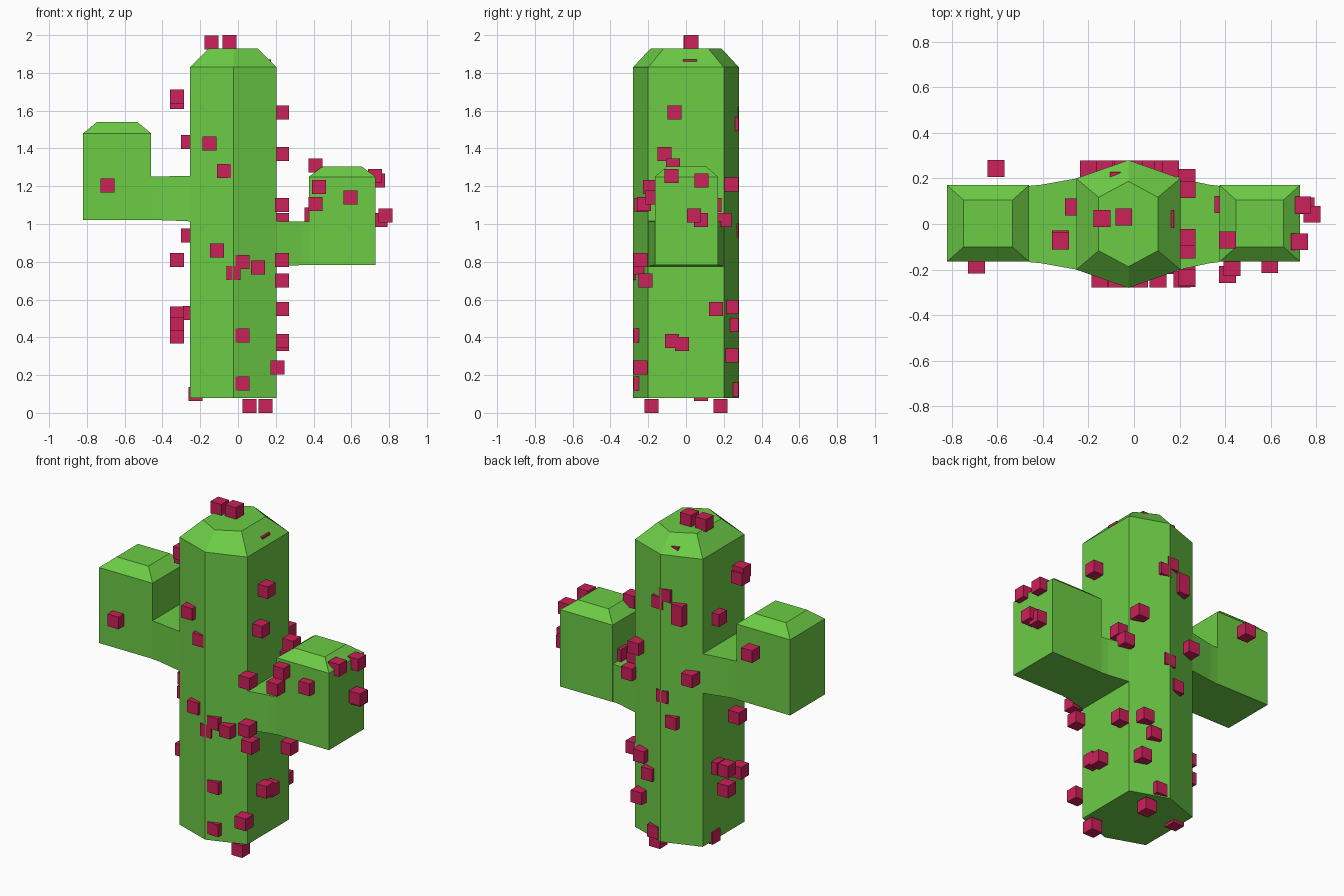
import bpy, bmesh

if "Cube" in bpy.data.objects:
    bpy.data.objects.remove(bpy.data.objects["Cube"])


def material(name, rgb):
    m = bpy.data.materials.new(name)
    m.diffuse_color = (*rgb, 1)
    m.use_nodes = True
    m.node_tree.nodes["Principled BSDF"].inputs["Base Color"].default_value = m.diffuse_color
    return m


GREEN = material("cactus_green", (0.15, 0.6, 0.06))
PINK = material("spine_pink", (0.6, 0.015, 0.1))


def finish(bm, name, mat):
    bmesh.ops.recalc_face_normals(bm, faces=bm.faces)
    mesh = bpy.data.meshes.new(name)
    bm.to_mesh(mesh)
    bm.free()
    mesh.materials.append(mat)
    obj = bpy.data.objects.new(name, mesh)
    bpy.context.collection.objects.link(obj)


def loft(bm, rings, caps=True):
    """Skin a list of equal-length point rings, optionally closing both ends."""
    loops = [[bm.verts.new(p) for p in ring] for ring in rings]
    n = len(loops[0])
    for a, b in zip(loops, loops[1:]):
        for i in range(n):
            j = (i + 1) % n
            bm.faces.new((a[i], a[j], b[j], b[i]))
    if caps:
        bm.faces.new(loops[0])
        bm.faces.new(loops[-1])


def hexagon(half_x, side_y, point_y, z, cx=-0.025):
    return [(cx + half_x, -side_y, z), (cx + half_x, side_y, z), (cx, point_y, z),
            (cx - half_x, side_y, z), (cx - half_x, -side_y, z), (cx, -point_y, z)]


def rect_z(x0, x1, y0, y1, z):
    return [(x0, y0, z), (x1, y0, z), (x1, y1, z), (x0, y1, z)]


def rect_x(x, half_y, z0, z1):
    return [(x, -half_y, z0), (x, half_y, z0), (x, half_y, z1), (x, -half_y, z1)]


# Six-sided trunk with a chamfered top
bm = bmesh.new()
loft(bm, [hexagon(0.228, 0.2, 0.28, 0.08), hexagon(0.228, 0.2, 0.28, 1.83),
          hexagon(0.13, 0.117, 0.187, 1.93)])
finish(bm, "trunk", GREEN)


# Arms: upright chamfered block plus a connector flaring into the trunk
def arm(name, x0, x1, z0, z1, z_top, joint_x, z_joint):
    bm = bmesh.new()
    loft(bm, [rect_z(x0, x1, -0.165, 0.17, z0), rect_z(x0, x1, -0.165, 0.17, z1),
              rect_z(x0 + 0.073, x1 - 0.073, -0.1, 0.105, z_top)])
    inner = x1 if joint_x > x1 else x0
    rings = []
    for t, half_y, flare in ((0, 0.167, 0), (0.25, 0.172, 0), (0.65, 0.187, 0.003), (1, 0.2, 0.006)):
        rings.append(rect_x(inner + (joint_x - inner) * t, half_y, z0 - flare, z_joint + flare / 2))
    loft(bm, rings, caps=False)
    finish(bm, name, GREEN)


arm("left_arm", -0.82, -0.46, 1.02, 1.48, 1.54, -0.25, 1.252)
arm("right_arm", 0.375, 0.728, 0.782, 1.25, 1.305, 0.2, 1.012)


# Cube spines, grouped by the side they grow from
def spines(name, centres):
    bm = bmesh.new()
    s = 0.037
    for x, y, z in centres:
        loft(bm, [rect_z(x - s, x + s, y - s, y + s, z - s),
                  rect_z(x - s, x + s, y - s, y + s, z + s)])
    finish(bm, name, PINK)


front = [(-0.15, 1.425), (-0.075, 1.28), (-0.11, 0.86), (-0.025, 0.74), (0.025, 0.8),
         (0.105, 0.77), (0.025, 0.41), (0.025, 0.155), (0.21, 0.24)]
back = [(-0.05, 1.585), (0.0, 1.53), (-0.13, 1.51), (-0.13, 1.46), (0.16, 1.208),
        (-0.2, 1.108), (-0.03, 0.965), (-0.09, 0.82), (0.125, 0.56), (0.07, 0.465),
        (0.14, 0.305), (0.03, 0.125)]
right = [(-0.06, 1.59), (-0.115, 1.37), (-0.235, 1.1), (0.15, 1.1), (0.205, 1.02),
         (-0.24, 0.81), (-0.215, 0.7), (0.16, 0.55), (-0.075, 0.38), (-0.02, 0.365)]
left = [(-0.065, 1.645), (-0.075, 1.675), (-0.035, 0.81), (0.07, 0.525),
        (-0.055, 0.47), (0.07, 0.405)]
spines("front_spines", [(x, -0.242, z) for x, z in front])
spines("back_spines", [(x, 0.242, z) for x, z in back])
spines("right_spines", [(0.232, y, z) for y, z in right])
spines("left_spines", [(-0.322, y, z) for y, z in left]
       + [(-0.265, 0.075, 1.435), (-0.265, -0.115, 0.94), (-0.255, 0.08, 0.53)])
spines("top_spines", [(-0.14, 0.024, 1.96), (-0.045, 0.03, 1.963),
                      (0.1375, 0.022, 1.835), (-0.068, 0.19, 1.832)])
spines("bottom_spines", [(0.145, -0.182, 0.037), (0.06, 0.182, 0.037), (-0.225, 0.08, 0.1)])
spines("left_arm_spines", [(-0.69, -0.18, 1.205), (-0.605, 0.243, 1.37)])
spines("right_arm_spines", [(0.41, -0.07, 1.31), (0.725, -0.078, 1.255), (0.74, 0.083, 1.23),
                            (0.78, 0.043, 1.045), (0.755, 0.08, 1.02), (0.43, -0.19, 1.195),
                            (0.41, -0.222, 1.105), (0.595, -0.178, 1.14), (0.39, 0.085, 1.05)])
